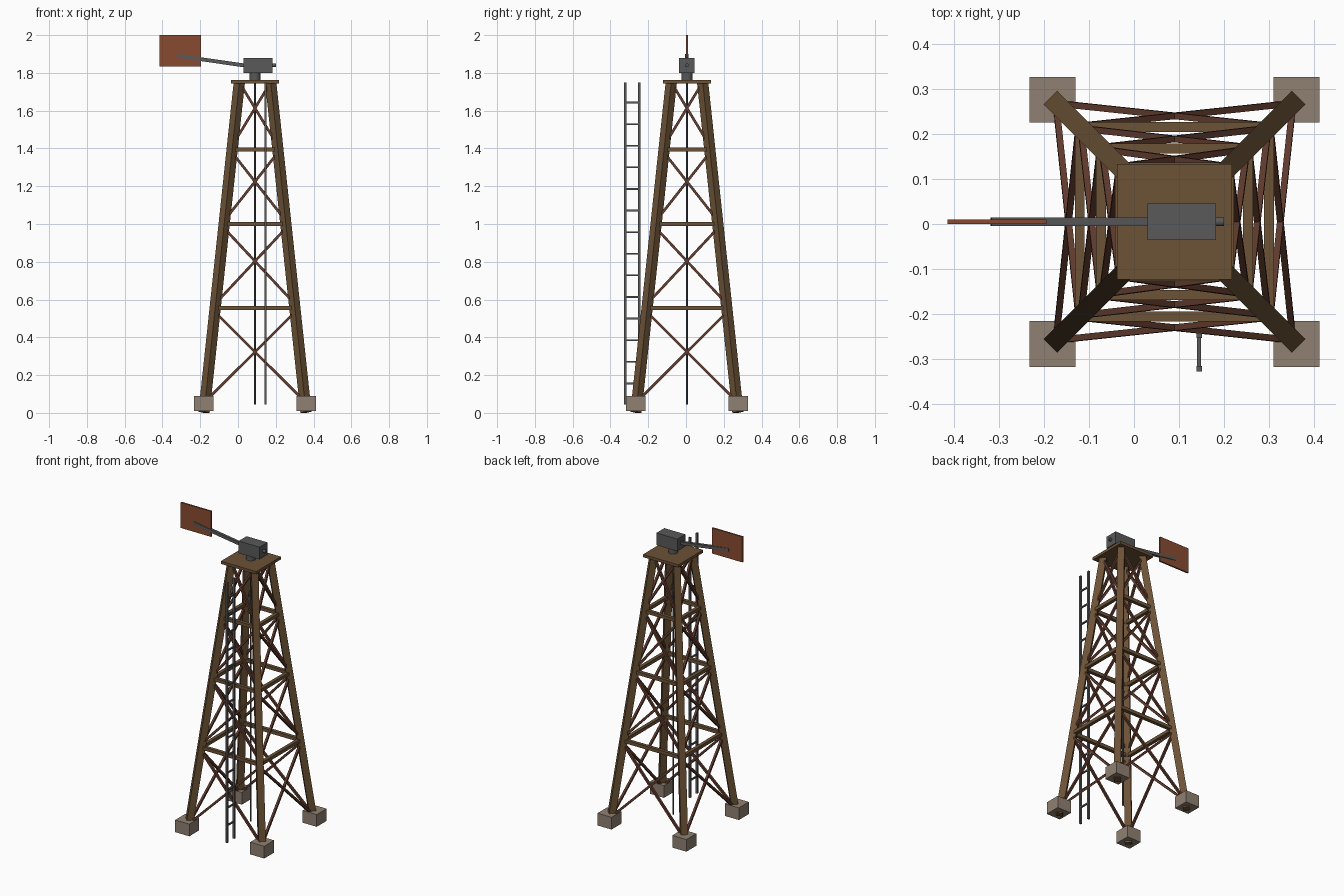
import bpy
from math import pi
from mathutils import Vector, Matrix

if "Cube" in bpy.data.objects:
    bpy.data.objects.remove(bpy.data.objects["Cube"])

CX, CY = 0.09, 0.005          # tower axis


def material(name, rgb):
    m = bpy.data.materials.new(name)
    m.diffuse_color = (*rgb, 1)
    m.use_nodes = True
    m.node_tree.nodes["Principled BSDF"].inputs["Base Color"].default_value = m.diffuse_color
    return m


WOOD = material("wood", (0.15, 0.085, 0.037))
BRACE = material("brace_wood", (0.12, 0.045, 0.027))
STONE = material("stone", (0.28, 0.22, 0.17))
IRON = material("iron", (0.10, 0.10, 0.10))
RUST = material("rust", (0.25, 0.07, 0.03))


def box(name, loc, size, mat):
    bpy.ops.mesh.primitive_cube_add(size=1)
    o = bpy.context.object
    o.name = name
    o.data.transform(Matrix.Diagonal((*size, 1)))
    o.location = (CX + loc[0], CY + loc[1], loc[2])
    o.data.materials.append(mat)
    return o


def beam(name, a, b, w, h, mat, side=(0, 0, 1)):
    """Rectangular bar from a to b; w is measured along the side direction."""
    a, b = Vector(a), Vector(b)
    d = (b - a).normalized()
    s = Vector(side)
    s = (s - d * s.dot(d)).normalized()
    rot = Matrix((s, d.cross(s), d)).transposed()
    o = box(name, (0, 0, 0), (w, h, (b - a).length), mat)
    o.data.transform(rot.to_4x4())
    o.location = (a + b) / 2 + Vector((CX, CY, 0))
    return o


def rod(name, loc, r, length, mat, along_x=False, sides=16):
    bpy.ops.mesh.primitive_cylinder_add(vertices=sides, radius=r, depth=length)
    o = bpy.context.object
    o.name = name
    if along_x:
        o.data.transform(Matrix.Rotation(pi / 2, 4, 'Y'))
    o.location = (CX + loc[0], CY + loc[1], loc[2])
    o.data.materials.append(mat)
    bpy.ops.object.shade_smooth_by_angle()
    return o


def off(z):
    """Distance of the leg centre line from the axis at height z."""
    return 0.27 - 0.187 * z / 1.75


# legs and footings
for sx in (-1, 1):
    for sy in (-1, 1):
        tag = ("front" if sy < 0 else "back") + ("_left" if sx < 0 else "_right")
        a, b = off(0), off(1.75)
        beam(tag + "_leg", (sx * a, sy * a, 0.003), (sx * b, sy * b, 1.75),
             0.042, 0.042, WOOD, (sx, sy, 0))
        box(tag + "_footing", (sx * 0.2715, sy * 0.2715, 0.05),
            (0.102, 0.102, 0.08), STONE)

# girts and cross braces on the four faces
LEVELS = (0.555, 1.0, 1.394)
PANELS = ((0.06, 0.535), (0.58, 0.98), (1.02, 1.38), (1.418, 1.75))
for k, face in enumerate(("front", "right", "back", "left")):
    R = Matrix.Rotation(k * pi / 2, 3, 'Z')

    def pt(s, z):
        return R @ Vector((s * off(z), -off(z), z))

    for z in LEVELS:
        beam(face + "_girt", pt(-1, z), pt(1, z), 0.022, 0.022, WOOD)
    for lo, hi in PANELS:
        for s in (-1, 1):
            beam(face + "_cross_brace", pt(s, lo), pt(-s, hi), 0.014, 0.014,
                 BRACE, R @ Vector((0, -1, 0)))

# platform and pump rod
box("platform", (0, 0, 1.754), (0.256, 0.256, 0.018), WOOD)
rod("pump_rod", (0, 0, 0.895), 0.005, 1.70, IRON, sides=8)

# ladder
for y in (-0.327, -0.253):
    box("ladder_rail", (0.055, y, 0.897), (0.012, 0.012, 1.705), IRON)
for i in range(14):
    box("ladder_rung", (0.055, -0.29, 0.156 + i * 0.1144),
        (0.009, 0.074, 0.009), IRON)

# gearbox, neck, shaft and tail
rod("neck", (0, 0, 1.782), 0.029, 0.045, IRON)
box("gearbox", (0.016, 0, 1.84), (0.152, 0.082, 0.08), IRON)
rod("rotor_shaft", (0.09, 0, 1.84), 0.01, 0.04, IRON, along_x=True)
beam("tail_boom", (-0.04, 0, 1.837), (-0.408, 0, 1.89), 0.02, 0.018, IRON)
box("tail_vane", (-0.395, 0, 1.9165), (0.22, 0.011, 0.167), RUST)
